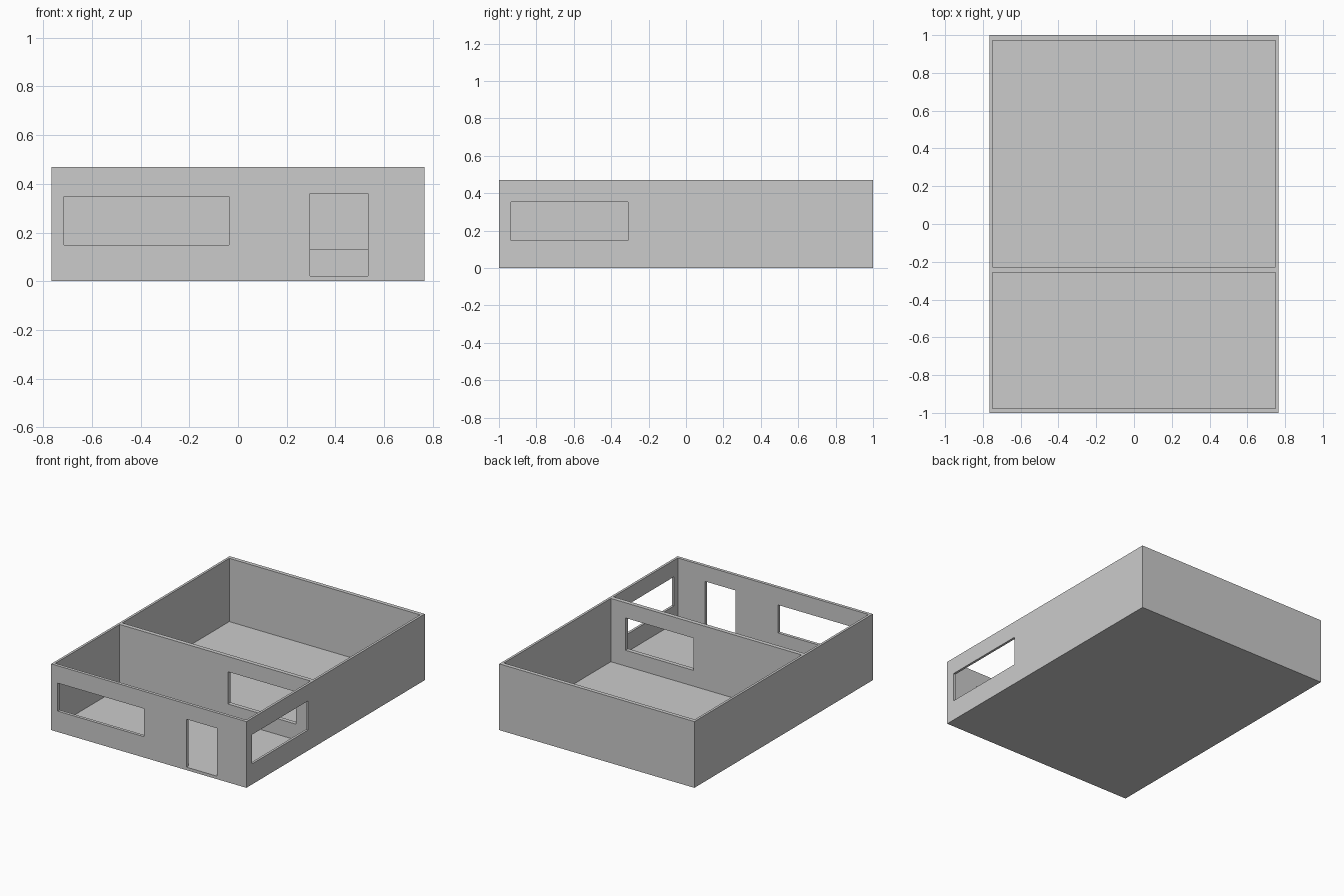
import bpy

if "Cube" in bpy.data.objects:
    bpy.data.objects.remove(bpy.data.objects["Cube"])


def box(name, x, y, z):
    """Axis-aligned box from (min, max) ranges."""
    bpy.ops.mesh.primitive_cube_add(size=1)
    ob = bpy.context.object
    ob.name = name
    ob.location = [(a + b) / 2 for a, b in (x, y, z)]
    ob.scale = [b - a for a, b in (x, y, z)]
    bpy.ops.object.transform_apply(location=True, rotation=False, scale=True)
    return ob


def cut(target, name, x, y, z):
    """Subtract a box from the target, then discard the cutter."""
    cutter = box(name, x, y, z)
    cutter.hide_render = True
    mod = target.modifiers.new(name, 'BOOLEAN')
    mod.operation = 'DIFFERENCE'
    mod.solver = 'EXACT'
    mod.object = cutter
    bpy.context.view_layer.objects.active = target
    bpy.ops.object.modifier_apply(modifier=mod.name)
    bpy.data.objects.remove(cutter)


FLOOR, TOP = 0.021, 0.47
W, INNER_W = 0.766, 0.749

# Solid block that becomes floor, outer walls and partition
house = box("house_shell", (-W, W), (-1, 1), (0, TOP))

# Rooms, open at the top
cut(house, "front_room", (-INNER_W, INNER_W), (-0.978, -0.257), (FLOOR, 0.6))
cut(house, "back_room", (-INNER_W, INNER_W), (-0.227, 0.972), (FLOOR, 0.6))

# Door and windows
cut(house, "front_door", (0.295, 0.534), (-1.1, -0.9), (FLOOR, 0.361))
cut(house, "front_window", (-0.715, -0.037), (-1.1, -0.9), (0.148, 0.347))
cut(house, "side_window", (0.7, 0.85), (-0.936, -0.309), (0.146, 0.353))
cut(house, "partition_window", (0.10, 0.635), (-0.35, -0.15), (0.133, 0.362))
